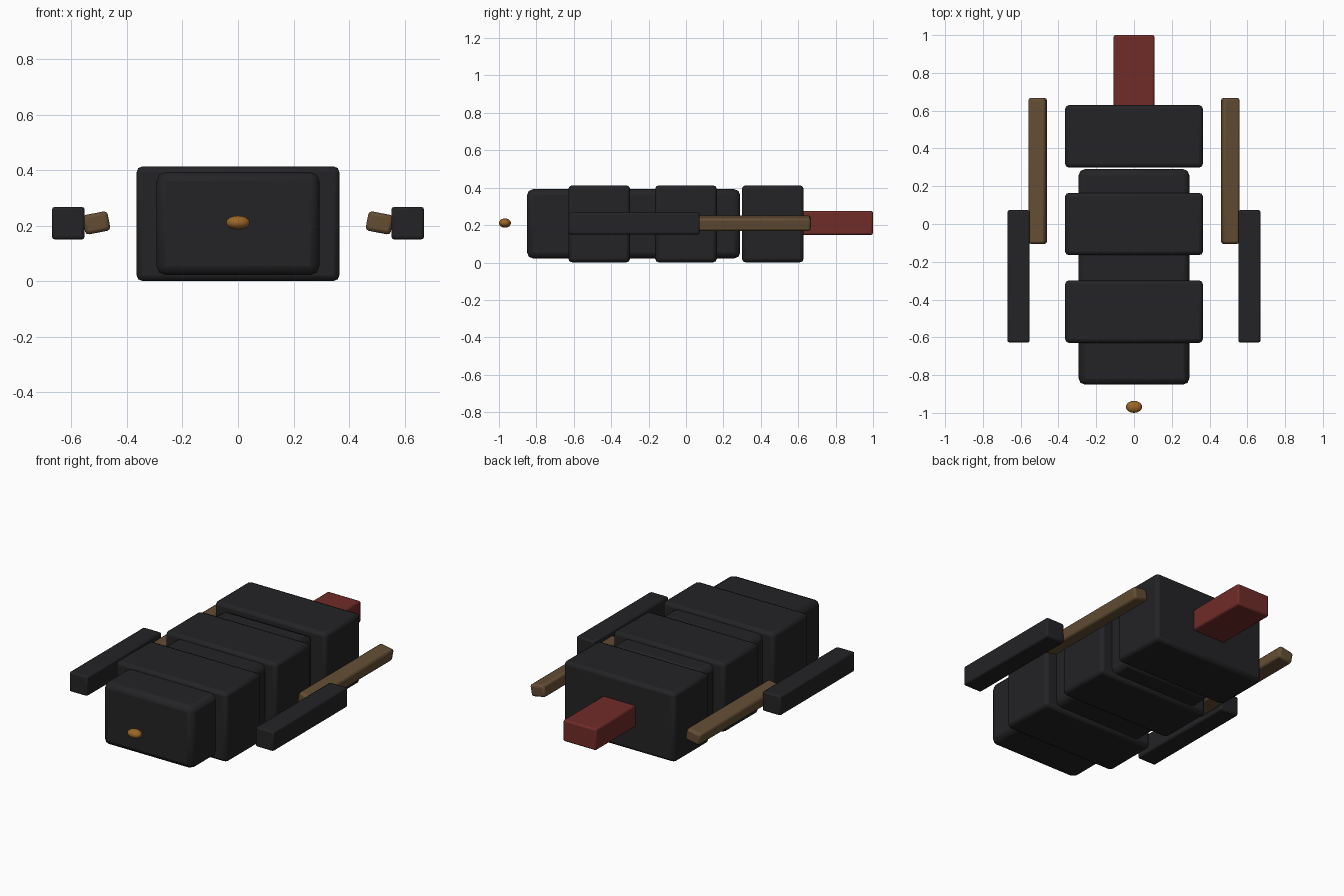
import bpy
import math

if "Cube" in bpy.data.objects:
    bpy.data.objects.remove(bpy.data.objects["Cube"])


def material(name, rgb):
    m = bpy.data.materials.new(name)
    m.diffuse_color = (*rgb, 1)
    m.use_nodes = True
    m.node_tree.nodes["Principled BSDF"].inputs["Base Color"].default_value = m.diffuse_color
    return m


BLACK = material("black", (0.017, 0.017, 0.019))
BROWN = material("brown", (0.125, 0.075, 0.034))
RED = material("red", (0.16, 0.025, 0.021))
AMBER = material("amber", (0.33, 0.13, 0.02))
MID_Z = 0.207


def block(name, mat, center, size, bevel, tilt=0.0):
    """Box with rounded edges, optionally rolled about the y axis."""
    bpy.ops.mesh.primitive_cube_add(size=1, location=center)
    ob = bpy.context.object
    ob.name = name
    ob.scale = size
    bpy.ops.object.transform_apply(location=False, rotation=False, scale=True)
    ob.rotation_euler.y = tilt
    ob.data.materials.append(mat)
    mod = ob.modifiers.new("Bevel", 'BEVEL')
    mod.width = bevel
    mod.segments = 2
    bpy.ops.object.shade_smooth_by_angle(angle=math.radians(30))
    return ob


# long inner core
block("core", BLACK, (0, -0.28, MID_Z), (0.586, 1.14, 0.37), 0.032)

# three wide blocks around the core
for i in (-1, 0, 1):
    block(f"body_block_{i + 2}", BLACK, (0, i * 0.464, MID_Z),
          (0.73, 0.33, 0.412), 0.02)

# rear bar
block("rear_bar", RED, (0, 0.81, 0.212), (0.216, 0.38, 0.128), 0.01)

# side rails with tilted brown shafts
for side, s in (("right", 1), ("left", -1)):
    block(f"{side}_rail", BLACK, (s * 0.611, -0.277, 0.209),
          (0.118, 0.7, 0.117), 0.01)
    block(f"{side}_shaft", BROWN, (s * 0.51, 0.281, 0.21),
          (0.092, 0.772, 0.071), 0.013, tilt=s * math.radians(11))

# small front bead
bpy.ops.mesh.primitive_uv_sphere_add(segments=20, ring_count=12, radius=1,
                                     location=(0, -0.968, 0.211))
bead = bpy.context.object
bead.name = "front_bead"
bead.scale = (0.043, 0.032, 0.025)
bead.data.materials.append(AMBER)
bpy.ops.object.shade_smooth()
